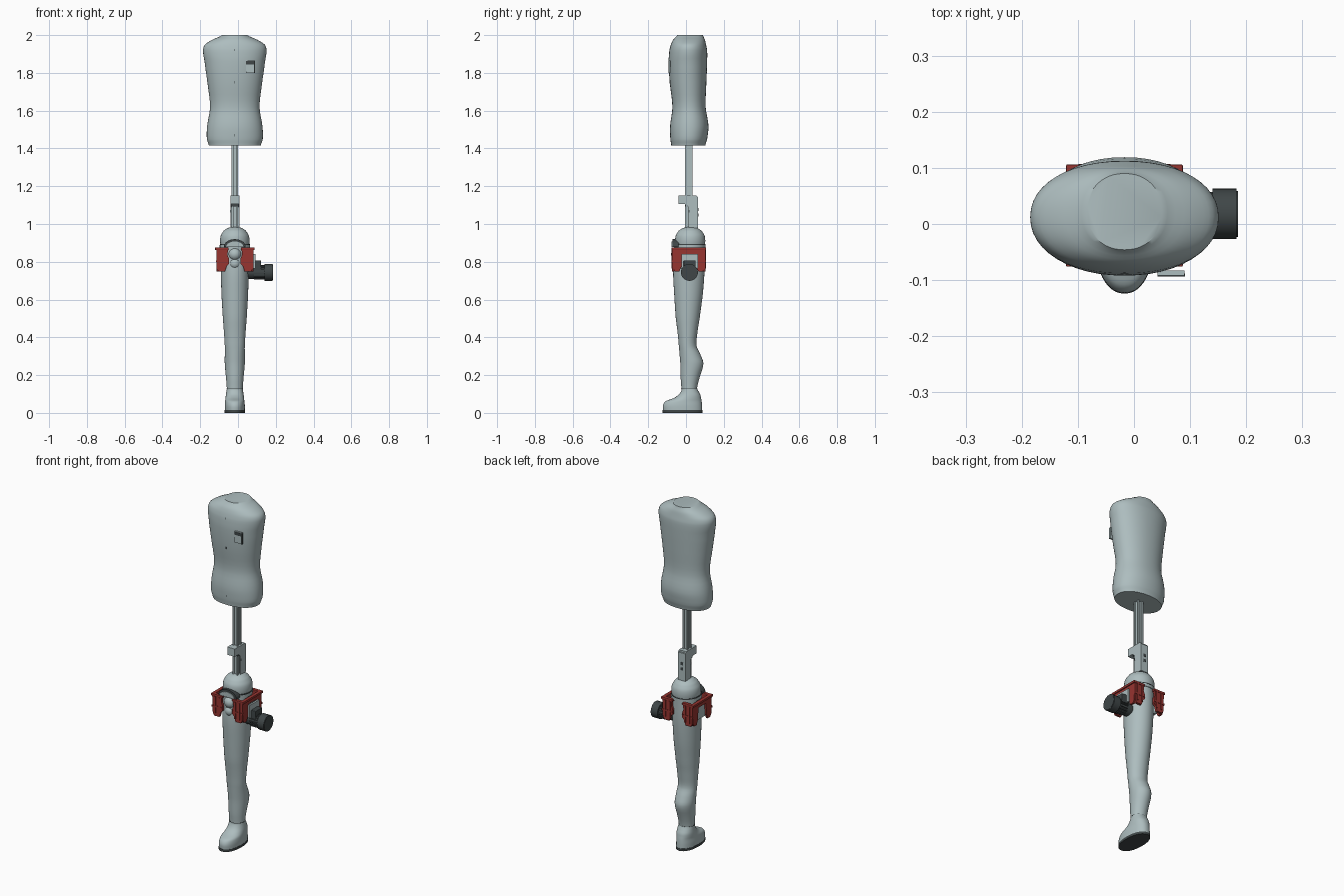
import bpy, bmesh, math
from mathutils import Vector, Matrix

cube = bpy.data.objects.get("Cube")
if cube:
    bpy.data.objects.remove(cube, do_unlink=True)

CX, CY = -0.017, 0.018


def material(name, rgb):
    m = bpy.data.materials.new(name)
    m.use_nodes = True
    m.diffuse_color = (*rgb, 1)
    m.node_tree.nodes["Principled BSDF"].inputs["Base Color"].default_value = (*rgb, 1)
    return m


GREY = material("pale blue grey", (0.42, 0.51, 0.52))
RED = material("brick red", (0.31, 0.035, 0.03))
DARK = material("charcoal", (0.05, 0.062, 0.064))


def finish(bm, name, mat, smooth=False, bevel=0):
    bmesh.ops.recalc_face_normals(bm, faces=bm.faces)
    me = bpy.data.meshes.new(name)
    bm.to_mesh(me)
    bm.free()
    ob = bpy.data.objects.new(name, me)
    bpy.context.collection.objects.link(ob)
    me.materials.append(mat)
    if bevel:
        mod = ob.modifiers.new("soft edges", 'BEVEL')
        mod.width, mod.segments = bevel, 2
    if smooth:
        bpy.ops.object.select_all(action='DESELECT')
        ob.select_set(True)
        bpy.context.view_layer.objects.active = ob
        bpy.ops.object.shade_smooth_by_angle(angle=math.radians(40))
    return ob


def box(name, mat, x0, x1, y0, y1, z0, z1, bevel=0):
    bm = bmesh.new()
    bmesh.ops.create_cube(bm, size=1)
    for v in bm.verts:
        v.co = Vector((x0 if v.co.x < 0 else x1, y0 if v.co.y < 0 else y1,
                       z0 if v.co.z < 0 else z1))
    return finish(bm, name, mat, bevel=bevel)


def prism(name, mat, outline, axis, a, b):
    """Extrude an outline of (u, z) points along x or y from a to b."""
    bm = bmesh.new()
    verts = [bm.verts.new((a, u, z) if axis == 'x' else (u, a, z)) for u, z in outline]
    face = bm.faces.new(verts)
    ext = bmesh.ops.extrude_face_region(bm, geom=[face])["geom"]
    step = Vector((b - a, 0, 0)) if axis == 'x' else Vector((0, b - a, 0))
    bmesh.ops.translate(bm, vec=step, verts=[g for g in ext if isinstance(g, bmesh.types.BMVert)])
    return finish(bm, name, mat)


def cylinder_x(name, mat, x0, x1, y, z, r, segments=32):
    bm = bmesh.new()
    spin = Matrix.Translation(((x0 + x1) / 2, y, z)) @ Matrix.Rotation(math.pi / 2, 4, 'Y')
    bmesh.ops.create_cone(bm, cap_ends=True, segments=segments, radius1=r, radius2=r,
                          depth=x1 - x0, matrix=spin)
    return finish(bm, name, mat, smooth=True)


def loft(name, mat, keys, power=2.0, steps=4, segments=48):
    """Skin oval rings; each key is (z, half width, y front, y back)."""
    rings = []
    for i in range(len(keys) - 1):
        p = [Vector(keys[min(max(j, 0), len(keys) - 1)]) for j in range(i - 1, i + 3)]
        for s in range(steps):
            t = s / steps
            r = 0.5 * (2 * p[1] + (p[2] - p[0]) * t + (2 * p[0] - 5 * p[1] + 4 * p[2] - p[3]) * t * t
                       + (3 * p[1] - p[0] - 3 * p[2] + p[3]) * t ** 3)
            r.x = p[1].x + (p[2].x - p[1].x) * t
            rings.append(r)
    rings.append(Vector(keys[-1]))
    bm = bmesh.new()
    loops = []
    for z, hw, y0, y1 in rings:
        loop = []
        for k in range(segments):
            a = 2 * math.pi * k / segments
            c, s = math.cos(a), math.sin(a)
            ox = math.copysign(abs(c) ** (2 / power), c)
            oy = math.copysign(abs(s) ** (2 / power), s)
            loop.append(bm.verts.new((CX + hw * ox, (y0 + y1) / 2 + (y1 - y0) / 2 * oy, z)))
        loops.append(loop)
    for lo, hi in zip(loops, loops[1:]):
        for k in range(segments):
            n = (k + 1) % segments
            bm.faces.new((lo[k], lo[n], hi[n], hi[k]))
    bm.faces.new(loops[0])
    bm.faces.new(loops[-1])
    return finish(bm, name, mat, smooth=True)


# Torso with waist, hips, shoulders and a flat neck
loft("torso", GREY, [
    (1.415, .137, -.078, .102), (1.45, .148, -.083, .112), (1.52, .146, -.084, .119),
    (1.62, .131, -.072, .104), (1.75, .145, -.086, .108), (1.86, .160, -.092, .112),
    (1.92, .168, -.088, .112), (1.95, .158, -.080, .106), (1.975, .120, -.068, .100),
    (2.0, .067, -.046, .090)], power=2.15)

# Chest badge, with a dark bar and edge, and two shirt buttons
box("badge", GREY, .042, .09, -.092, -.083, 1.80, 1.865)
box("badge_bar", DARK, .042, .09, -.0935, -.088, 1.845, 1.862)
box("badge_edge", DARK, .085, .091, -.0935, -.088, 1.80, 1.862)
for i, z in enumerate((1.92, 1.75, 1.47)):
    y = (-.0885, -.0865, -.0845)[i]
    box(f"button_{i + 1}", DARK, CX - .002, CX + .002, y, y + .006, z - .006, z + .006)

# Extruded support pole: a core with four corner rails
box("pole_core", GREY, CX - .011, CX + .011, .004, .026, .95, 1.43)
for sx in (-1, 1):
    for sy in (-1, 1):
        x, y = CX + sx * .012, .015 + sy * .014
        box("pole_rail", GREY, x - .005, x + .005, y - .005, y + .005, .95, 1.43)

# Pole clamp: side cheeks with a forward jaw, back plate and bolts
jaw = [(-.04, 1.15), (.055, 1.15), (.064, 1.14), (.064, .98), (.012, .98),
       (.012, 1.09), (-.005, 1.105), (-.04, 1.105)]
for s in (-1, 1):
    prism("clamp_cheek", GREY, jaw, 'x', CX + s * .017, CX + s * .024)
    box("clamp_slot", DARK, CX + s * .024, CX + s * .0255, .012, .018, 1.06, 1.075)
box("clamp_jaw", GREY, CX - .018, CX + .018, -.04, -.005, 1.105, 1.15)
box("clamp_top", GREY, CX - .018, CX + .018, -.01, .056, 1.13, 1.15)
box("clamp_back", GREY, CX - .018, CX + .018, .05, .064, .98, 1.14)
for z in (1.04, 1.07):
    box("clamp_back_slot", DARK, CX - .008, CX + .008, .063, .0655, z, z + .015)
box("clamp_seam", DARK, CX - .019, CX + .019, -.006, .0, 1.093, 1.105)

# Thigh socket dome and its rim
loft("hip_dome", GREY, [
    (.87, .073, -.056, .098), (.91, .078, -.058, .102), (.94, .074, -.054, .098),
    (.965, .058, -.038, .082), (.978, .040, -.018, .062), (.985, .018, .002, .038)])
loft("dome_rim", GREY, [(.872, .080, -.064, .102), (.888, .080, -.064, .102)], steps=1)
loft("dome_seam", DARK, [(.888, .0795, -.063, .1025), (.893, .0795, -.063, .1025)], steps=1)

# Leg with knee and calf
loft("leg", GREY, [
    (.125, .042, -.024, .058), (.18, .046, -.028, .070), (.26, .053, -.030, .092),
    (.31, .053, -.034, .076), (.355, .053, -.038, .056), (.42, .057, -.044, .060),
    (.50, .063, -.054, .072), (.62, .070, -.062, .088), (.75, .074, -.068, .098),
    (.875, .075, -.060, .098)])
loft("ankle_seam", DARK, [(.128, .0432, -.0252, .0592), (.131, .0432, -.0252, .0592)], steps=1)

# Foot and dark sole
loft("foot", GREY, [
    (.012, .053, -.122, .086), (.04, .053, -.122, .085), (.062, .051, -.108, .083),
    (.078, .049, -.066, .080), (.095, .047, -.040, .076), (.115, .044, -.026, .066),
    (.13, .042, -.022, .059)], power=2.2)
loft("sole", DARK, [(0, .054, -.124, .088), (.014, .054, -.124, .088)], power=2.2, steps=1)

# Front visor above the bracket and the rounded joint below it
visor = [(CX + .058 * math.cos(a), .878 + .042 * math.sin(a))
         for a in (math.pi * k / 10 for k in range(11))]
prism("visor", DARK, visor, 'y', -.072, -.035)
prism("visor_face", GREY, [(CX + (x - CX) * .8, .878 + (z - .878) * .7) for x, z in visor],
      'y', -.076, -.04)
for z, r in ((.84, .034), (.79, .03)):
    bm = bmesh.new()
    bmesh.ops.create_uvsphere(bm, u_segments=24, v_segments=12, radius=r,
                              matrix=Matrix.Translation((CX, -.045, z)))
    finish(bm, "joint_ball", GREY, smooth=True)

# Red bracket: arched side frames, split front and back plates, rail and ribs
arch = [(-.070, .872), (.100, .872), (.098, .765), (.088, .748), (.066, .748), (.054, .775),
        (.050, .842), (-.020, .842), (-.024, .775), (-.036, .748), (-.058, .748), (-.068, .765)]
for s in (-1, 1):
    prism("side_frame", RED, arch, 'x', CX + s * .086, CX + s * .098)
    box("side_panel", GREY, CX + s * .074, CX + s * .088, -.03, .06, .765, .85)
    x0, x1 = sorted((CX + s * .084, CX + s * .104))
    box("side_rail", RED, x0, x1, -.076, .104, .862, .875, .002)
    plate = [(CX + s * d, z) for d, z in
             ((.036, .872), (.098, .872), (.094, .765), (.086, .748), (.052, .748),
              (.044, .775), (.030, .790), (.030, .815), (.038, .835))]
    xr = sorted((CX + s * .032, CX + s * .104))
    for label, y0, y1, out in (("front", -.073, -.060, -1), ("back", .090, .103, 1)):
        prism(label + "_plate", RED, plate, 'y', y0, y1)
        box(label + "_rail", RED, *xr, y0 - .003, y1 + .003, .862, .875, .002)
        ye = y0 if out < 0 else y1
        for d in (.05, .078):
            box(label + "_rib", RED, CX + s * d - .004, CX + s * d + .004,
                ye - .004, ye + .004, .765, .862)
        box(label + "_cross_rib", RED, *sorted((CX + s * .032, CX + s * .1)),
            ye - .003, ye + .003, .798, .808)

# Side motor: mount, ribbed body and end cap
MZ = .744
box("motor_mount", DARK, .075, .122, -.012, .05, .755, .808, .003)
box("motor_flange", GREY, .083, .093, -.025, .063, .765, .84)
cylinder_x("motor_body", DARK, .05, .145, CY, MZ, .034)
for k in range(16):
    a = 2 * math.pi * k / 16
    y, z = CY + .036 * math.cos(a), MZ + .036 * math.sin(a)
    box("motor_fin", DARK, .085, .14, y - .003, y + .003, z - .003, z + .003)
cylinder_x("motor_cap", DARK, .14, .183, CY, MZ, .045)
cylinder_x("motor_cap_face", DARK, .18, .185, CY, MZ, .041)
